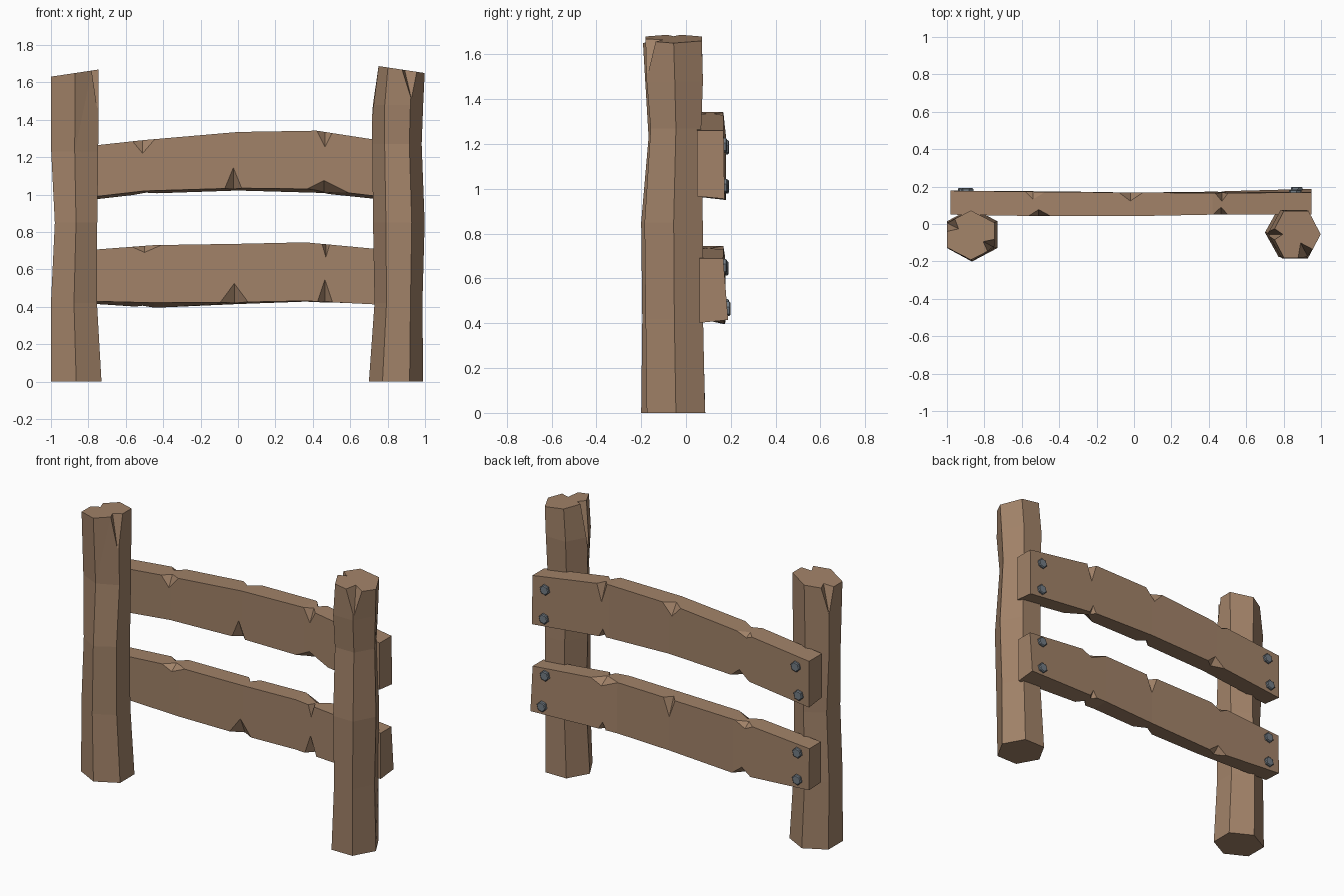
import bpy, bmesh, math
from mathutils import Vector as V

if "Cube" in bpy.data.objects:
    bpy.data.objects.remove(bpy.data.objects["Cube"])


def material(name, color):
    m = bpy.data.materials.new(name)
    m.diffuse_color = color
    m.use_nodes = True
    m.node_tree.nodes["Principled BSDF"].inputs["Base Color"].default_value = m.diffuse_color
    return m


WOOD = material("wood", (0.36, 0.225, 0.14, 1))
METAL = material("metal", (0.17, 0.20, 0.23, 1))


def loft(name, rings, mat):
    """Skin a list of equal-length vertex rings and cap both ends."""
    bm = bmesh.new()
    loops = [[bm.verts.new(p) for p in ring] for ring in rings]
    n = len(loops[0])
    for a, b in zip(loops, loops[1:]):
        for i in range(n):
            j = (i + 1) % n
            bm.faces.new((a[i], a[j], b[j], b[i]))
    bm.faces.new(loops[0])
    bm.faces.new(loops[-1])
    bmesh.ops.recalc_face_normals(bm, faces=bm.faces)
    me = bpy.data.meshes.new(name)
    bm.to_mesh(me)
    bm.free()
    ob = bpy.data.objects.new(name, me)
    bpy.context.collection.objects.link(ob)
    if mat:
        me.materials.append(mat)
    return ob


def notch(ob, edge, inward, down, half):
    """Cut a V-shaped chip from an edge: its ridge runs from edge+inward to edge+down."""
    e, c, d, w = V(edge), V(edge) + V(down), V(edge) + V(inward), V(half)
    out = e - (c + d) / 2
    ends = (c + (c - d) * 0.3, d + (d - c) * 0.3)
    cutter = loft("chip_cutter", [[p, p + 2 * (out - w), p + 2 * (out + w)] for p in ends], None)
    cutter.hide_render = True
    mod = ob.modifiers.new("chip", 'BOOLEAN')
    mod.operation, mod.solver, mod.object = 'DIFFERENCE', 'EXACT', cutter
    bpy.context.view_layer.objects.active = ob
    bpy.ops.object.modifier_apply(modifier=mod.name)
    bpy.data.objects.remove(cutter)


def post(name, stations, turn, top, slope):
    """Hexagonal post; stations are z, centre x, centre y, radius x, radius y."""
    rings = []
    for k, (z, cx, cy, rx, ry) in enumerate(stations):
        ring = []
        for i in range(6):
            a = math.radians(turn + 60 * i)
            x, y = cx + rx * math.cos(a), cy + ry * math.sin(a)
            last = k == len(stations) - 1
            ring.append((x, y, top + slope * (x - cx) if last else z))
        rings.append(ring)
    return loft(name, rings, WOOD), rings[-1]


def chip_corner(ob, ring, i, inset, depth, width):
    """Split a post's top corner along its vertical edge."""
    p, mid = V(ring[i]), sum((V(q) for q in ring), V()) / 6
    inward = (mid - p).normalized()
    side = V((-inward.y, inward.x, 0)).normalized() * width
    low = V((0, 0, -depth))
    notch(ob, p, inward * inset, low, side)


# Posts
left, ring = post("left_post", [
    (0, -0.865, -0.057, 0.156, 0.143), (0.42, -0.877, -0.06, 0.142, 0.135),
    (0.85, -0.866, -0.065, 0.131, 0.135), (1.23, -0.873, -0.052, 0.145, 0.115),
    (1.65, -0.872, -0.06, 0.147, 0.132)], 30, 1.65, 0.15)
chip_corner(left, ring, 5, 0.07, 0.24, 0.055)
chip_corner(left, ring, 2, 0.07, 0.16, 0.06)

right, ring = post("right_post", [
    (0, 0.845, -0.045, 0.145, 0.15), (0.42, 0.858, -0.052, 0.128, 0.148),
    (0.85, 0.86, -0.055, 0.138, 0.15), (1.27, 0.85, -0.045, 0.132, 0.13),
    (1.48, 0.853, -0.05, 0.137, 0.145), (1.67, 0.867, -0.055, 0.131, 0.145)], 0, 1.67, -0.15)
chip_corner(right, ring, 5, 0.09, 0.17, 0.065)
chip_corner(right, ring, 3, 0.06, 0.24, 0.04)


# Rails
def rail(name, stations, chips):
    """Stations: x, top, bottom front, bottom back, y front, y back top, y back bottom."""
    ob = loft(name, [[(x, yf, bf), (x, yb, bb), (x, yt, t), (x, yf, t)]
                     for x, t, bf, bb, yf, yt, yb in stations], WOOD)

    def at(x, k):
        for a, b in zip(stations, stations[1:]):
            if a[0] <= x <= b[0]:
                return a[k] + (b[k] - a[k]) * (x - a[0]) / (b[0] - a[0])

    # chips: x, side (-1 front, 1 back), end (1 top, -1 bottom), half width, height, inset
    for x, side, end, w, h, inset in chips:
        zk = 1 if end > 0 else (2 if side < 0 else 3)
        yk = 4 if side < 0 else (5 if end > 0 else 6)
        notch(ob, (x, at(x, yk), at(x, zk)), (0, -side * inset, 0), (0, 0, -end * h), (w, 0, 0))
    return ob


rail("upper_rail", [
    (-0.98, 1.24, 0.965, 0.95, 0.05, 0.178, 0.178),
    (-0.50, 1.292, 1.02, 1.005, 0.042, 0.172, 0.172),
    (0.00, 1.335, 1.035, 1.022, 0.042, 0.168, 0.168),
    (0.42, 1.342, 1.03, 1.01, 0.05, 0.166, 0.17),
    (0.95, 1.26, 0.967, 0.955, 0.05, 0.168, 0.172)], [
    (-0.51, -1, 1, 0.06, 0.07, 0.035), (0.465, -1, 1, 0.04, 0.08, 0.04),
    (-0.025, -1, -1, 0.045, 0.11, 0.045), (0.46, -1, -1, 0.10, 0.05, 0.06),
    (0.47, 1, 1, 0.035, 0.11, 0.045), (-0.02, 1, 1, 0.065, 0.07, 0.045),
    (0.46, 1, -1, 0.025, 0.05, 0.03), (-0.49, 1, -1, 0.06, 0.05, 0.05),
    (-0.54, 1, 1, 0.05, 0.02, 0.04)])

rail("lower_rail", [
    (-0.98, 0.69, 0.435, 0.43, 0.06, 0.175, 0.178),
    (-0.45, 0.73, 0.422, 0.395, 0.055, 0.17, 0.175),
    (0.00, 0.737, 0.425, 0.415, 0.052, 0.166, 0.168),
    (0.36, 0.745, 0.432, 0.428, 0.055, 0.168, 0.172),
    (0.95, 0.69, 0.402, 0.415, 0.06, 0.166, 0.188)], [
    (-0.50, -1, 1, 0.08, 0.035, 0.05), (0.47, -1, 1, 0.02, 0.07, 0.04),
    (-0.02, -1, -1, 0.075, 0.10, 0.045), (0.465, -1, -1, 0.04, 0.12, 0.045),
    (0.47, 1, 1, 0.09, 0.04, 0.06), (0.00, 1, 1, 0.04, 0.11, 0.045),
    (0.46, 1, -1, 0.025, 0.05, 0.03), (-0.51, 1, -1, 0.065, 0.05, 0.05),
    (-0.53, 1, 1, 0.06, 0.03, 0.04)])


# Bolts on the back of the rails
def bolt(i, x, y, z):
    def ring(yy, r):
        return [(x + r * math.cos(math.radians(15 + 60 * k)), yy,
                 z + r * math.sin(math.radians(15 + 60 * k))) for k in range(6)]
    loft(f"bolt_{i}", [ring(y - 0.03, 0.033), ring(y + 0.01, 0.033), ring(y + 0.015, 0.027)], METAL)


for i, (x, y, z) in enumerate([
        (0.86, 0.168, 1.195), (0.865, 0.171, 1.013), (0.86, 0.168, 0.655), (0.87, 0.184, 0.465),
        (-0.89, 0.177, 1.185), (-0.91, 0.177, 1.01), (-0.90, 0.175, 0.645), (-0.90, 0.177, 0.477)]):
    bolt(i + 1, x, y, z)
